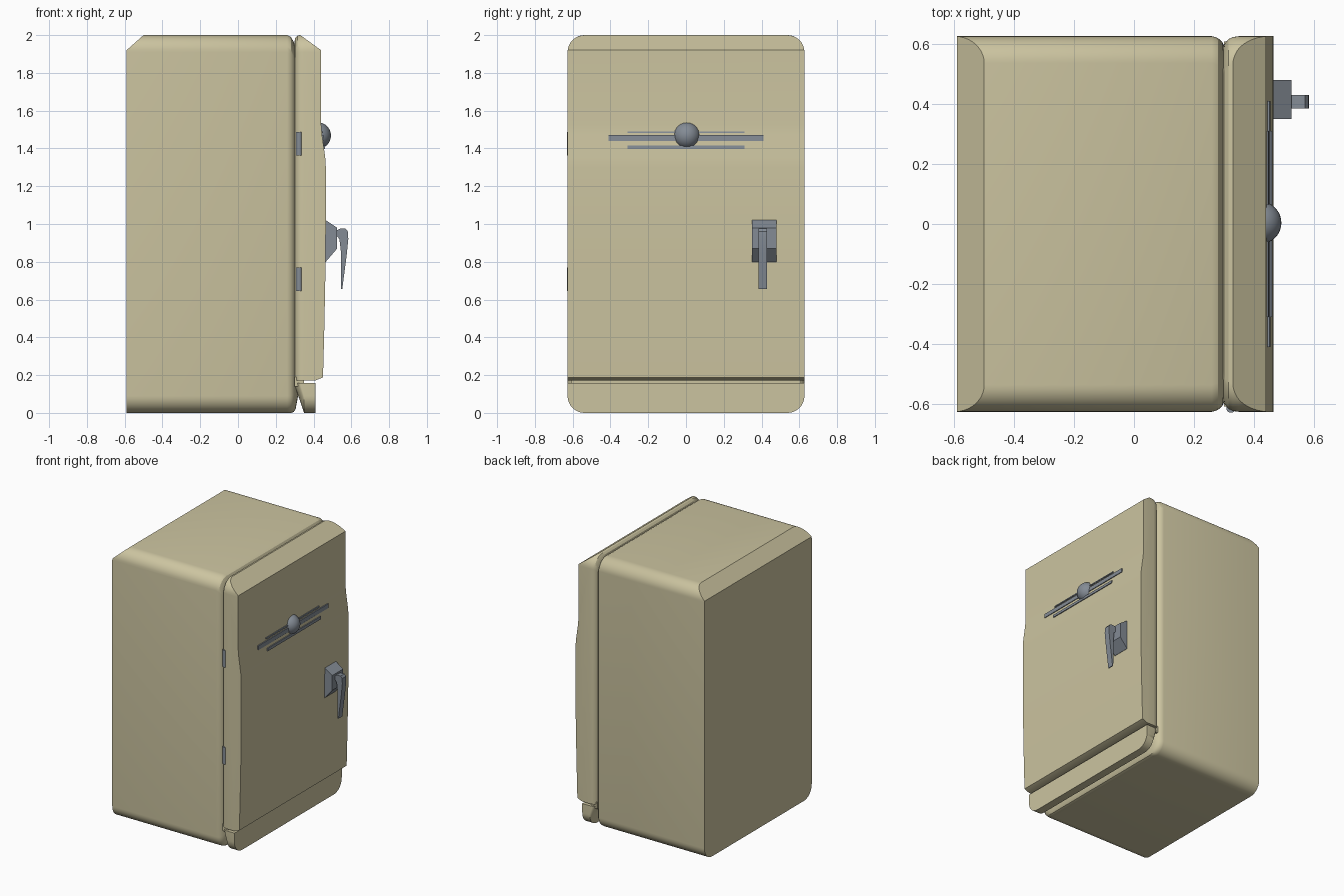
import bpy, bmesh, math

if "Cube" in bpy.data.objects:
    bpy.data.objects.remove(bpy.data.objects["Cube"], do_unlink=True)

HALF_W, HEIGHT, RADIUS = 0.627, 2.0, 0.09


def material(name, colour):
    m = bpy.data.materials.new(name)
    m.use_nodes = True
    m.diffuse_color = colour
    bsdf = next(n for n in m.node_tree.nodes if n.type == "BSDF_PRINCIPLED")
    bsdf.inputs["Base Color"].default_value = colour
    return m


cream = material("cream enamel", (0.60, 0.55, 0.35, 1))
metal = material("grey metal", (0.23, 0.26, 0.30, 1))


def finish(name, bm, mat):
    bmesh.ops.recalc_face_normals(bm, faces=bm.faces)
    mesh = bpy.data.meshes.new(name)
    bm.to_mesh(mesh)
    bm.free()
    obj = bpy.data.objects.new(name, mesh)
    bpy.context.collection.objects.link(obj)
    mesh.materials.append(mat)
    return obj


def activate(obj):
    bpy.ops.object.select_all(action="DESELECT")
    obj.select_set(True)
    bpy.context.view_layer.objects.active = obj


def smooth(obj, angle=30):
    activate(obj)
    bpy.ops.object.shade_smooth_by_angle(angle=math.radians(angle))


def extrude_profile(name, points, y0, y1, mat):
    """Side outline in x and z, extruded along y."""
    bm = bmesh.new()
    face = bm.faces.new([bm.verts.new((x, y0, z)) for x, z in points])
    new = bmesh.ops.extrude_face_region(bm, geom=[face])["geom"]
    moved = [v for v in new if isinstance(v, bmesh.types.BMVert)]
    bmesh.ops.translate(bm, vec=(0, y1 - y0, 0), verts=moved)
    return finish(name, bm, mat)


def rounded_ring(bm, x, side, top, bottom, steps=10):
    """Rounded rectangle across y and z, inset on each edge."""
    w, hi, lo = HALF_W - side - RADIUS, HEIGHT - top - RADIUS, bottom + RADIUS
    ring = []
    for i, (y, z) in enumerate([(w, hi), (-w, hi), (-w, lo), (w, lo)]):
        for k in range(steps + 1):
            a = math.pi / 2 * (i + k / steps)
            ring.append(bm.verts.new(
                (x, y + RADIUS * math.cos(a), z + RADIUS * math.sin(a))))
    return ring


def shell(name, sections, outline):
    """Loft of rounded rectangles, trimmed to a side outline."""
    bm = bmesh.new()
    rings = [rounded_ring(bm, *s) for s in sections]
    n = len(rings[0])
    for a, b in zip(rings, rings[1:]):
        for i in range(n):
            j = (i + 1) % n
            bm.faces.new((a[i], a[j], b[j], b[i]))
    bm.faces.new(rings[0])
    bm.faces.new(rings[-1])
    obj = finish(name, bm, cream)
    cutter = extrude_profile(name + "_cutter", outline, -1, 1, cream)
    cutter.hide_render = True
    mod = obj.modifiers.new("trim", "BOOLEAN")
    mod.operation, mod.solver, mod.object = "INTERSECT", "EXACT", cutter
    activate(obj)
    bpy.ops.object.modifier_apply(modifier=mod.name)
    bpy.data.objects.remove(cutter, do_unlink=True)
    smooth(obj)
    return obj


# Cabinet with softened front rim and sloped rear top edge
cabinet_sections = [
    (-0.59, 0, 0, 0), (0.26, 0, 0, 0), (0.28, 0.006, 0.01, 0),
    (0.295, 0.02, 0.035, 0.005), (0.305, 0.04, 0.08, 0.02),
    (0.32, 0.07, 0.14, 0.10)]
shell("cabinet", cabinet_sections,
      [(-0.7, -0.1), (0.6, -0.1), (0.6, 2.1), (-0.5, 2.1),
       (-0.5, 2.0), (-0.59, 1.92), (-0.7, 1.82)])

# Door and plinth share the same rounded outer form
front_sections = [
    (0.295, 0.06, 0.06, 0.10), (0.303, 0.025, 0.015, 0.10),
    (0.315, 0.01, 0.003, 0.10), (0.33, 0.003, 0, 0.06),
    (0.35, 0, 0, 0), (0.48, 0, 0, 0)]
shell("door", front_sections,
      [(0.2, 0.172), (0.41, 0.172), (0.45, 0.188), (0.457, 0.45),
       (0.463, 0.75), (0.465, 1.0), (0.465, 1.3), (0.462, 1.35),
       (0.445, 1.47), (0.44, 1.53), (0.44, 1.92), (0.33, 2.0),
       (0.33, 2.1), (0.2, 2.1)])
shell("plinth", front_sections,
      [(0.2, -0.1), (0.41, -0.1), (0.41, 0.157), (0.2, 0.157)])

# Recessed strip closing the gap between door and plinth
extrude_profile("gap_strip", [(0.30, 0.14), (0.35, 0.14), (0.35, 0.19), (0.30, 0.19)],
                -0.61, 0.61, cream)

# Handle mount and lever
extrude_profile("handle_mount",
                [(0.455, 0.80), (0.465, 0.80), (0.525, 0.87), (0.525, 0.98),
                 (0.465, 1.02), (0.455, 1.02)], 0.35, 0.48, metal)
smooth(extrude_profile("handle_lever",
                       [(0.52, 0.965), (0.54, 0.975), (0.57, 0.975), (0.582, 0.96),
                        (0.584, 0.92), (0.576, 0.84), (0.552, 0.655), (0.546, 0.655),
                        (0.544, 0.86), (0.537, 0.92), (0.52, 0.94)],
                       0.385, 0.43, metal))

# Trim bars across the upper door
for name, z, thick, half in (("upper", 1.486, 0.010, 0.31),
                             ("middle", 1.455, 0.030, 0.41),
                             ("lower", 1.406, 0.020, 0.31)):
    x = 0.445 + (1.47 - z) * 0.14
    lo, hi = z - thick / 2, z + thick / 2
    extrude_profile(name + "_trim_bar",
                    [(x - 0.01, lo), (x + 0.008, lo), (x + 0.006, hi), (x - 0.01, hi)],
                    -half, half, metal)

# Round boss over the trim bars
bm = bmesh.new()
bmesh.ops.create_uvsphere(bm, u_segments=32, v_segments=16, radius=0.071)
bmesh.ops.translate(bm, vec=(0.421, 0.004, 1.468), verts=bm.verts)
smooth(finish("trim_boss", bm, metal))

# Hinge barrels on the right side
for name, z in (("upper", 1.425), ("lower", 0.708)):
    bm = bmesh.new()
    bmesh.ops.create_cone(bm, cap_ends=True, segments=20, radius1=0.016,
                          radius2=0.016, depth=0.126)
    bmesh.ops.translate(bm, vec=(0.324, -0.614, z), verts=bm.verts)
    smooth(finish(name + "_hinge", bm, metal))
